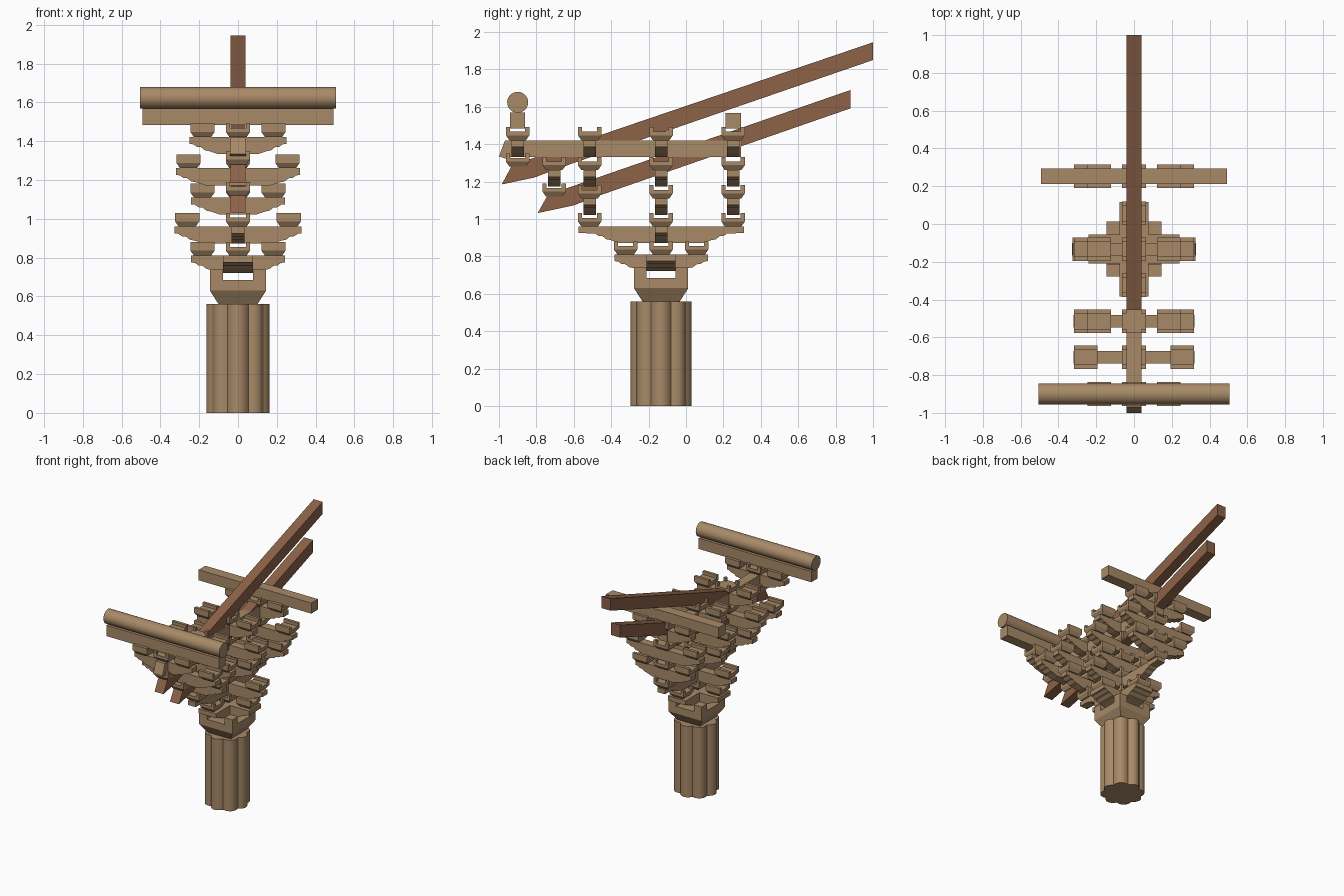
import bpy, bmesh, math
from mathutils import Vector

if "Cube" in bpy.data.objects:
    bpy.data.objects.remove(bpy.data.objects["Cube"])

Y0 = -0.133            # column axis
ARM_H = 0.088          # height of a bracket arm
LEVELS = [0.722, 0.872, 1.022, 1.173, 1.333, 1.485]


def material(name, rgb):
    m = bpy.data.materials.new(name)
    m.diffuse_color = (*rgb, 1)
    m.use_nodes = True
    m.node_tree.nodes["Principled BSDF"].inputs["Base Color"].default_value = m.diffuse_color
    return m


TAN = material("tan_wood", (0.392, 0.254, 0.138))
BROWN = material("brown_wood", (0.262, 0.122, 0.063))


def finish(bm, name, mat, smooth=False):
    bmesh.ops.recalc_face_normals(bm, faces=bm.faces)
    me = bpy.data.meshes.new(name)
    bm.to_mesh(me)
    bm.free()
    ob = bpy.data.objects.new(name, me)
    bpy.context.collection.objects.link(ob)
    me.materials.append(mat)
    if smooth:
        bpy.context.view_layer.objects.active = ob
        ob.select_set(True)
        bpy.ops.object.shade_smooth_by_angle(angle=math.radians(30))
        ob.select_set(False)
    return ob


def add_prism(bm, bottom, top):
    """Solid between two matching loops of points."""
    a = [bm.verts.new(p) for p in bottom]
    b = [bm.verts.new(p) for p in top]
    n = len(a)
    bm.faces.new(a[::-1])
    bm.faces.new(b)
    for i in range(n):
        j = (i + 1) % n
        bm.faces.new((a[i], a[j], b[j], b[i]))


def rect(x0, x1, y0, y1, z):
    return [(x0, y0, z), (x1, y0, z), (x1, y1, z), (x0, y1, z)]


def add_box(bm, x0, x1, y0, y1, z0, z1):
    add_prism(bm, rect(x0, x1, y0, y1, z0), rect(x0, x1, y0, y1, z1))


def box(name, *dims):
    bm = bmesh.new()
    add_box(bm, *dims)
    return finish(bm, name, TAN)


def side_profile(name, pts, axis, width, mat, x=0.0, y=0.0):
    """Extrude a (length, z) outline across its width, running along x or y."""
    bm = bmesh.new()
    h = width / 2
    if axis == "x":
        loops = [[(x + u, y + s, z) for u, z in pts] for s in (-h, h)]
    else:
        loops = [[(x + s, y + u, z) for u, z in pts] for s in (-h, h)]
    add_prism(bm, *loops)
    return finish(bm, name, mat)


def arm(name, axis, y, z, half, width=0.066, flat=0.02):
    """Bracket arm with stepped, upturned ends."""
    t = z + ARM_H
    cut = [(0, 0.035), (flat, 0.037), (flat + 0.018, 0.05), (flat + 0.04, 0.052),
           (flat + 0.06, 0.068), (flat + 0.085, 0.073), (flat + 0.13, ARM_H)]
    right = [(half - d, t - drop) for d, drop in cut]
    left = [(-u, w) for u, w in reversed(right)]
    return side_profile(name, [(half, t)] + right + left + [(-half, t)],
                        axis, width, TAN, y=y)


def block(name, x, y, z, cross=False, low=0.044, half=0.0625, bevel=0.027,
          floor=0.046, top=0.071, slot=0.04):
    """Bearing block: flared foot, body and slotted ears."""
    bm = bmesh.new()
    sq = lambda h, zz: rect(x - h, x + h, y - h, y + h, zz)
    add_prism(bm, sq(low, z), sq(half, z + bevel))
    add_prism(bm, sq(half, z + bevel), sq(half, z + floor))
    bmesh.ops.remove_doubles(bm, verts=bm.verts, dist=1e-5)
    for f in [f for f in bm.faces
              if all(abs(v.co.z - z - bevel) < 1e-4 for v in f.verts)]:
        bm.faces.remove(f)
    spans = [(-half, -slot), (slot, half)]
    for b0, b1 in spans:
        for a0, a1 in (spans if cross else [(-half, half)]):
            add_box(bm, x + a0, x + a1, y + b0, y + b1, z + floor, z + top)
    return finish(bm, name, TAN)


# Lobed column
bm = bmesh.new()
ring = []
for i in range(96):
    a = 2 * math.pi * i / 96
    r = 0.139 + 0.024 * abs(math.cos(4 * a))
    ring.append((r * math.cos(a), Y0 + r * math.sin(a)))
add_prism(bm, [(x, y, 0) for x, y in ring], [(x, y, 0.56) for x, y in ring])
finish(bm, "lobed_column", TAN, smooth=True)

# Large cap block with cross slots
block("cap_block", 0, Y0, 0.56, cross=True, low=0.1, half=0.145, bevel=0.07,
      floor=0.126, top=0.18, slot=0.078)

# Arms running front to back, with their bearing blocks
arm("lower_long_arm", "y", Y0, LEVELS[0], 0.25, 0.154)
for s in (-1, 1):
    block("lower_long_arm_block", 0, Y0 + s * 0.19, LEVELS[0] + ARM_H, True)
arm("upper_long_arm", "y", Y0, LEVELS[1], 0.443, flat=0.09)

# Cross arm stacks: y, then (level, half length, block offset)
SHORT, LONG = (0.242, 0.183), (0.32, 0.255)
stacks = {
    Y0: [(0, *SHORT), (1, 0.327, 0.262), (2, *SHORT), (3, *LONG), (4, *SHORT)],
    -0.515: [(2, *SHORT), (3, *LONG), (4, *SHORT)],
    0.252: [(2, *SHORT), (3, *LONG), (4, *SHORT)],
    -0.705: [(3, *LONG)],
    -0.9: [(4, 0.25, 0.183)],
}
for y, rows in stacks.items():
    for level, half, off in rows:
        z = LEVELS[level]
        arm("cross_arm", "x", y, z, half, 0.154 if level == 0 else 0.066)
        for x in (-off, 0, off):
            block("bearing_block", x, y, z + ARM_H, cross=(x == 0))

# Blocks carrying the outer stacks
for y, z in ((-0.515, 0.96), (0.252, 0.96), (-0.705, 1.12), (-0.9, 1.28)):
    block("support_block", 0, y, z, True)

# Tie beam with a pointed head
side_profile("tie_beam", [(0.295, 1.333), (0.295, 1.42), (-0.968, 1.42),
                          (-1.0, 1.335), (-0.96, 1.322), (-0.93, 1.333)],
             "y", 0.08, TAN)

# Slanting lever arms with beaked tips
side_profile("upper_lever_arm", [(1.0, 1.945), (-0.93, 1.288), (-0.985, 1.185),
                                 (-0.81, 1.222), (-0.68, 1.272), (1.0, 1.85)],
             "y", 0.078, BROWN)
side_profile("lower_lever_arm", [(0.88, 1.69), (-0.738, 1.13), (-0.793, 1.032),
                                 (-0.6, 1.073), (-0.48, 1.12), (0.88, 1.592)],
             "y", 0.078, BROWN)

# Cross beams and the round purlin
box("rear_beam", -0.492, 0.492, 0.212, 0.295, 1.485, 1.568)
box("front_beam", -0.492, 0.492, -0.94, -0.86, 1.485, 1.57)
bm = bmesh.new()
circle = [(0.056 * math.cos(2 * math.pi * i / 32) - 0.9,
           0.056 * math.sin(2 * math.pi * i / 32) + 1.624) for i in range(32)]
add_prism(bm, [(-0.506, y, z) for y, z in circle], [(0.506, y, z) for y, z in circle])
finish(bm, "round_purlin", TAN, smooth=True)
